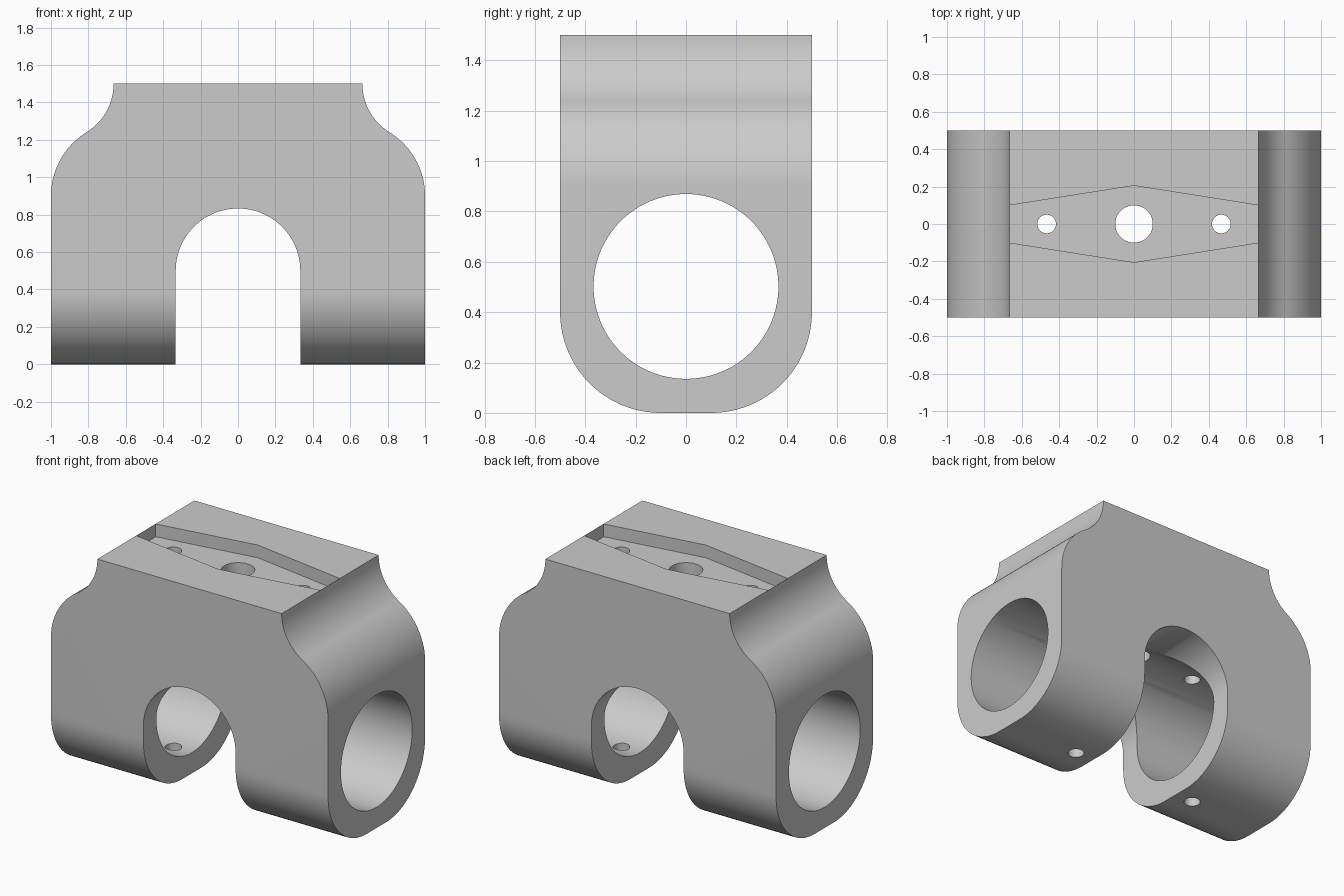
import bpy, bmesh
from math import sin, cos, pi, atan2, radians
from mathutils import Vector

cube = bpy.data.objects.get("Cube")
if cube:
    bpy.data.objects.remove(cube, do_unlink=True)

grey = bpy.data.materials.new("light grey")
grey.use_nodes = True
grey.diffuse_color = (0.6, 0.6, 0.6, 1)
grey.node_tree.nodes["Principled BSDF"].inputs["Base Color"].default_value = (0.6, 0.6, 0.6, 1)


def arc(cx, cy, r, start, end, steps=24):
    """Points along an arc, angles in radians."""
    angles = [start + (end - start) * i / steps for i in range(steps + 1)]
    return [(cx + r * cos(a), cy + r * sin(a)) for a in angles]


def mirrored(half):
    """Close a half outline across its first axis."""
    return half + [(-u, v) for u, v in reversed(half)]


def prism(name, outline, axis, low, high):
    """Extrude an outline along x, y or z from low to high."""
    place = {"x": lambda u, v, w: (w, u, v),
             "y": lambda u, v, w: (u, w, v),
             "z": lambda u, v, w: (u, v, w)}[axis]
    bm = bmesh.new()
    face = bm.faces.new([bm.verts.new(place(u, v, low)) for u, v in outline])
    extruded = bmesh.ops.extrude_face_region(bm, geom=[face])["geom"]
    shift = Vector(place(0, 0, high - low))
    bmesh.ops.translate(bm, vec=shift, verts=[g for g in extruded if isinstance(g, bmesh.types.BMVert)])
    bmesh.ops.recalc_face_normals(bm, faces=bm.faces)
    mesh = bpy.data.meshes.new(name)
    bm.to_mesh(mesh)
    bm.free()
    mesh.materials.append(grey)
    obj = bpy.data.objects.new(name, mesh)
    bpy.context.collection.objects.link(obj)
    return obj


def circle(cx, cy, r, steps):
    return arc(cx, cy, r, 0, 2 * pi, steps)[:-1]


# Front silhouette: rounded shoulders, concave neck, arched gap between legs
top, neck, shoulder, shoulder_z, gap = 1.5, 0.665, 0.4, 0.9, 0.333
cx = 1 - shoulder
rise = top - shoulder_z
d = neck - cx
neck_r = (d * d + rise * rise - shoulder ** 2) / (2 * (shoulder - d))
turn = atan2(rise, neck + neck_r - cx)
half = arc(0, 0.5, gap, pi / 2, 0)[1:]
half += [(gap, -0.1), (1, -0.1)]
half += arc(cx, shoulder_z, shoulder, 0, turn)
half += arc(neck + neck_r, top, neck_r, pi + turn, pi)[1:]
body = prism("bracket_body", mirrored(half) + [(0, 0.5 + gap)], "y", -0.7, 0.7)

# The outline closes at the crown of the arch
# Side silhouette: flat sides with rounded lower edges
side = mirrored(arc(0.1, 0.4, 0.4, -pi / 2, 0) + [(0.5, 1.7)])
cutters = [("INTERSECT", prism("side_envelope", side, "x", -1.2, 1.2))]

# Bore through both legs
cutters.append(("DIFFERENCE", prism("bore_cutter", circle(0, 0.502, 0.367, 96), "x", -1.3, 1.3)))

# Lozenge recess in the top
end = neck - 0.001
lozenge = [(-end, -0.1), (0, -0.205), (end, -0.1), (end, 0.1), (0, 0.205), (-end, 0.1)]
cutters.append(("DIFFERENCE", prism("recess_cutter", lozenge, "z", top - 0.083, 1.8)))

# Vertical bolt holes
for name, x, r in (("centre", 0, 0.1), ("left", 0.467, 0.05), ("right", -0.467, 0.05)):
    cutters.append(("DIFFERENCE", prism(name + "_hole_cutter", circle(x, 0, r, 40), "z", -0.3, 1.9)))

for operation, cutter in cutters:
    cutter.hide_render = True
    mod = body.modifiers.new(cutter.name, "BOOLEAN")
    mod.operation = operation
    mod.solver = "EXACT"
    mod.object = cutter

# Bake the cuts and drop the helpers
bpy.context.view_layer.update()
final = bpy.data.meshes.new_from_object(body.evaluated_get(bpy.context.evaluated_depsgraph_get()))
body.modifiers.clear()
body.data = final
for _, cutter in cutters:
    bpy.data.objects.remove(cutter, do_unlink=True)

for obj in bpy.context.selected_objects:
    obj.select_set(False)
body.select_set(True)
bpy.context.view_layer.objects.active = body
bpy.ops.object.shade_smooth_by_angle(angle=radians(30))
